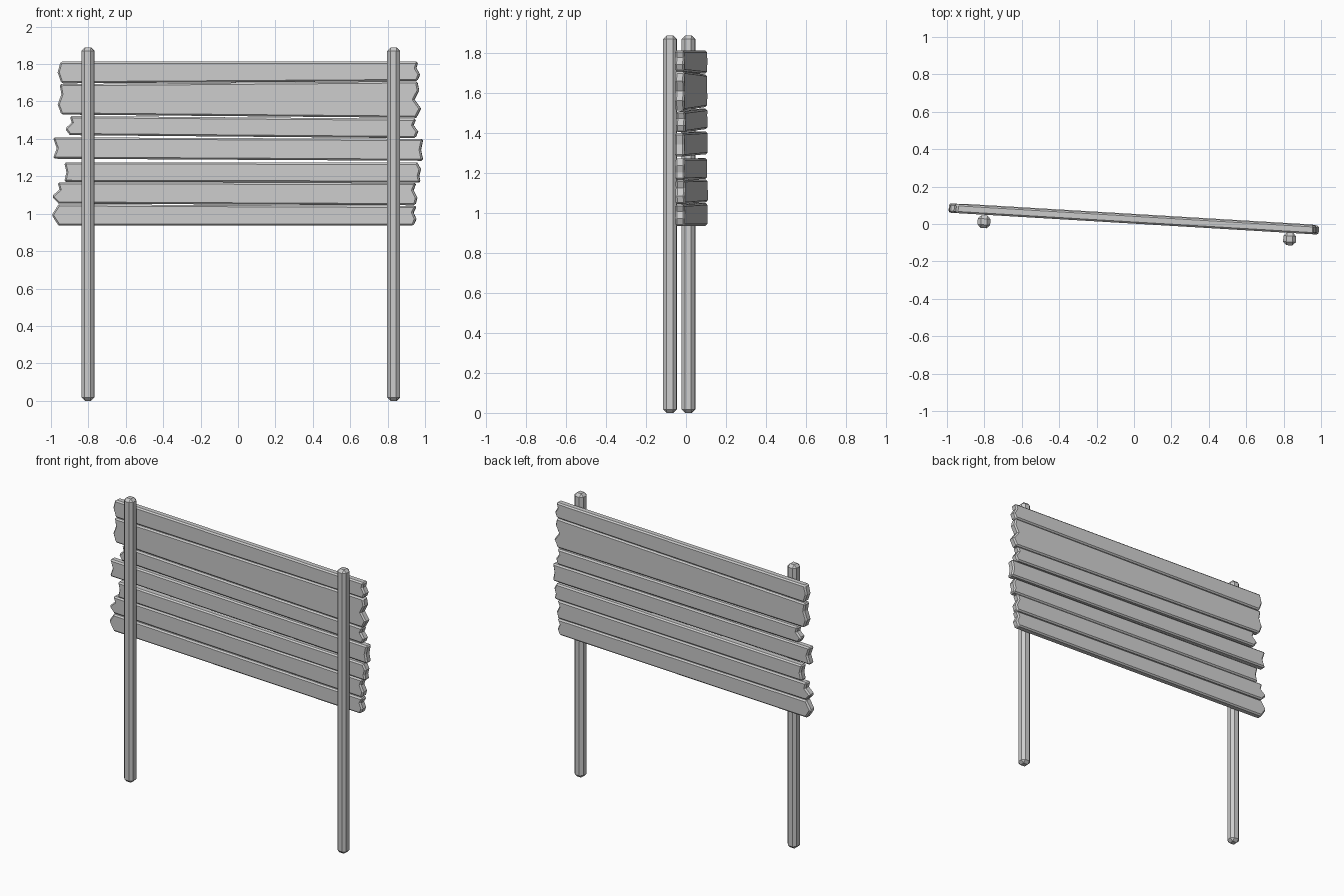
import bpy, bmesh, math
from mathutils import Matrix

if "Cube" in bpy.data.objects:
    bpy.data.objects.remove(bpy.data.objects["Cube"])

# The whole sign is turned slightly about z
ANGLE = math.radians(-3.4)
THICK = 0.048


def finish(name, bm, bevel, matrix):
    bmesh.ops.recalc_face_normals(bm, faces=bm.faces)
    mesh = bpy.data.meshes.new(name)
    bm.to_mesh(mesh)
    bm.free()
    ob = bpy.data.objects.new(name, mesh)
    bpy.context.collection.objects.link(ob)
    ob.matrix_world = matrix
    mod = ob.modifiers.new("chamfer", 'BEVEL')
    mod.width = bevel
    mod.segments = 1
    mod.limit_method = 'ANGLE'
    mod.angle_limit = math.radians(65)
    return ob


def post(name, x, y):
    bm = bmesh.new()
    bmesh.ops.create_cube(bm, size=1, matrix=Matrix.Diagonal((0.068, 0.068, 1.888, 1)))
    finish(name, bm, 0.018, Matrix.Translation((x, y, 0.944)) @ Matrix.Rotation(ANGLE, 4, 'Z'))


def plank(name, left, right, ztop, zbot, y_shift=0.0):
    """left/right: jagged end x values, top to bottom; ztop/zbot: (left z, right z)."""
    def end(xs, i):
        n = len(xs) - 1
        return [(x, ztop[i] + (zbot[i] - ztop[i]) * k / n) for k, x in enumerate(xs)]
    outline = end(left, 0) + end(right, 1)[::-1]
    bm = bmesh.new()
    face = bm.faces.new([bm.verts.new((x, -THICK / 2, z)) for x, z in outline])
    new = bmesh.ops.extrude_face_region(bm, geom=[face])["geom"]
    bmesh.ops.translate(bm, vec=(0, THICK, 0),
                        verts=[v for v in new if isinstance(v, bmesh.types.BMVert)])
    finish(name, bm, 0.009,
           Matrix.Translation((0, 0.026 + y_shift, 0)) @ Matrix.Rotation(ANGLE, 4, 'Z'))


# Posts
post("left_post", -0.802, 0.012)
post("right_post", 0.832, -0.080)

# Planks, top to bottom, with splintered ends
planks = [
    ((-.95, -.965, -.945), (.965, .955, .975, .96), (1.813, 1.813), (1.697, 1.709), 0),
    ((-.955, -.945, -.965, -.945), (.96, .97, .945, .98, .955), (1.693, 1.708), (1.530, 1.513), 0),
    ((-.90, -.89, -.925, -.90), (.955, .94, .965, .95), (1.522, 1.508), (1.420, 1.404), .004),
    ((-.99, -.97, -.99), (.992, .98, .992), (1.408, 1.400), (1.294, 1.283), 0),
    ((-.93, -.918, -.93), (.96, .98, .97, .978), (1.274, 1.273), (1.170, 1.166), .001),
    ((-.965, -.955, -.997, -.96), (.955, .94, .96, .95), (1.168, 1.165), (1.054, 1.045), .002),
    ((-.96, -.997, -.96), (.958, .94, .955, .94), (1.050, 1.042), (.936, .936), 0),
]
for i, (l, r, zt, zb, dy) in enumerate(planks, 1):
    plank(f"plank_{i}", l, r, zt, zb, dy)
